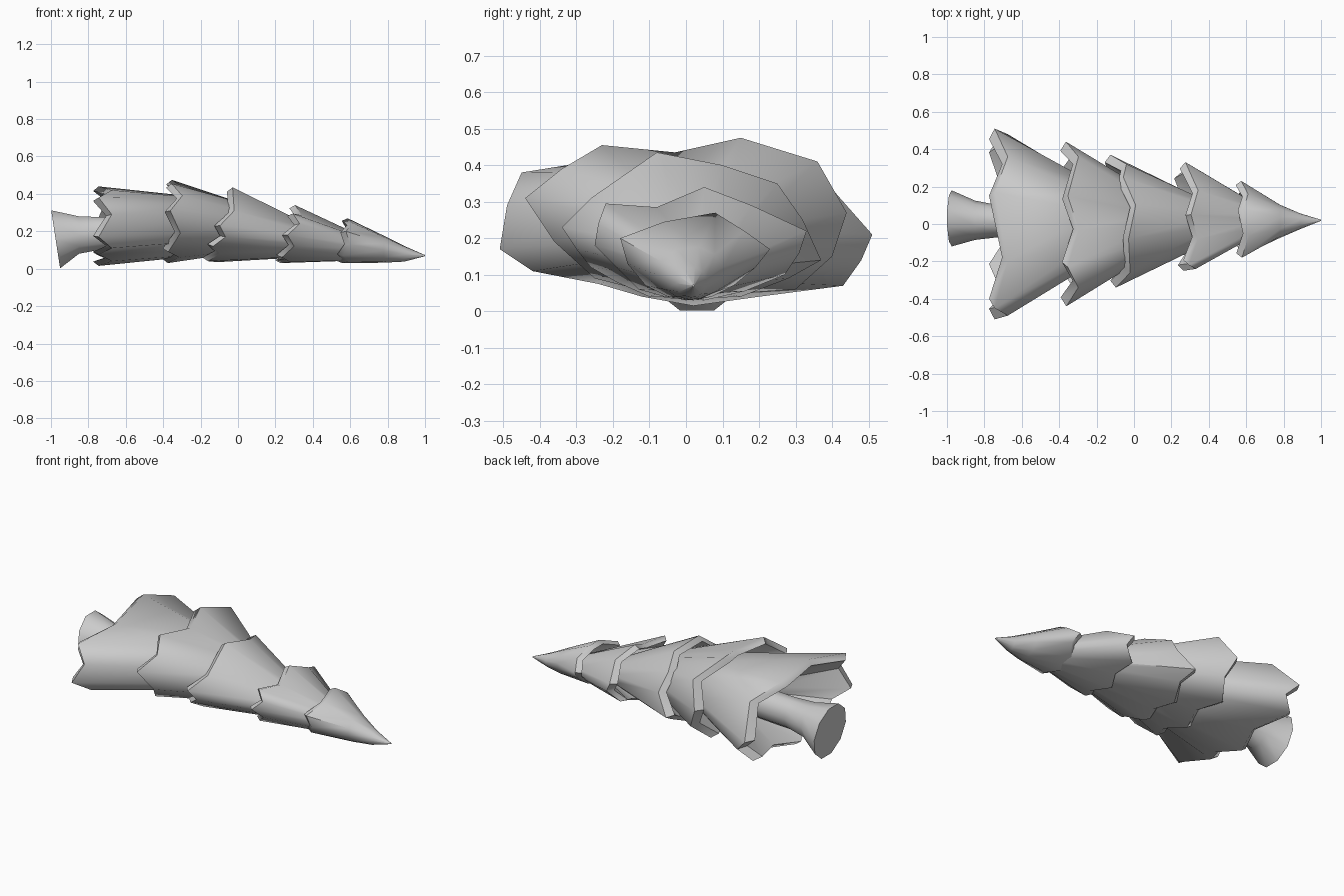
import bpy
import bmesh
from math import cos, sin, tau, radians, hypot

cube = bpy.data.objects.get("Cube")
if cube:
    bpy.data.objects.remove(cube, do_unlink=True)

grey = bpy.data.materials.new("plain_grey")
grey.use_nodes = True
shade = (0.6, 0.6, 0.6, 1)
grey.diffuse_color = shade
grey.node_tree.nodes["Principled BSDF"].inputs["Base Color"].default_value = shade


def loft(name, loops):
    """Skin a row of matching loops and close both ends."""
    bm = bmesh.new()
    rings = [[bm.verts.new(point) for point in loop] for loop in loops]
    for lower, upper in zip(rings, rings[1:]):
        count = len(lower)
        for i in range(count):
            j = (i + 1) % count
            bm.faces.new((lower[i], lower[j], upper[j], upper[i]))
    bm.faces.new(rings[0])
    bm.faces.new(rings[-1])
    bmesh.ops.recalc_face_normals(bm, faces=bm.faces)
    mesh = bpy.data.meshes.new(name)
    bm.to_mesh(mesh)
    bm.free()
    mesh.materials.append(grey)
    obj = bpy.data.objects.new(name, mesh)
    bpy.context.collection.objects.link(obj)
    bpy.ops.object.select_all(action="DESELECT")
    obj.select_set(True)
    bpy.context.view_layer.objects.active = obj
    bpy.ops.object.shade_smooth_by_angle(angle=radians(50))


def tier(name, rim, back, tilt, zigzag, centre, necks):
    """Hollow skirt: rim points alternate between a leaf tip and a notch.

    Each neck is an ellipse: x, centre y, centre z, half width, half height.
    """
    cy, cz = centre
    offsets = [(y - cy, z - cz) for y, z in rim]
    wide = max(abs(dy) for dy, dz in offsets)
    high = max(abs(dz) for dy, dz in offsets)

    def rim_loop(shift, scale):
        loop = []
        for i, (dy, dz) in enumerate(offsets):
            x = back + tilt * dz + (zigzag if i % 2 else 0) + shift
            loop.append((x, cy + dy * scale, cz + dz * scale))
        return loop

    def neck_loop(x, ny, nz, ry, rz):
        loop = []
        for dy, dz in offsets:
            u, v = dy / wide, dz / high
            reach = hypot(u, v)
            loop.append((x, ny + ry * u / reach, nz + rz * v / reach))
        return loop

    cavity_x = (back + necks[0][0]) / 2
    cavity = neck_loop(cavity_x, cy, cz, wide * 0.4, high * 0.4)
    lip = rim_loop(-0.02, 0.89)
    outer = rim_loop(0.01, 1)
    loft(name, [cavity, lip, outer] + [neck_loop(*neck) for neck in necks])


# Trunk with a slanted flared foot
def trunk_loop(x, y, z, wide, high, slant=0):
    loop = []
    for i in range(10):
        a = tau * i / 10
        loop.append((x - slant * sin(a), y + wide * cos(a), z + high * sin(a)))
    return loop


loft("trunk", [
    trunk_loop(-0.975, 0.03, 0.157, 0.15, 0.163, slant=0.025),
    trunk_loop(-0.85, 0.02, 0.18, 0.105, 0.105),
    trunk_loop(-0.72, 0.015, 0.19, 0.085, 0.09),
    trunk_loop(-0.4, 0.01, 0.2, 0.08, 0.09),
])

# Branch tiers from the trunk to the treetop
tier("bottom_tier",
     [(.17, .44), (.36, .38), (.51, .21), (.48, .14), (.43, .07), (.2, .04),
      (.02, .015), (-.12, .04), (-.24, .075), (-.42, .11), (-.51, .17),
      (-.49, .29), (-.45, .38), (-.2, .42)],
     back=-0.755, tilt=0, zigzag=0.07, centre=(0, .22),
     necks=[(-0.2, 0, .23, .21, .16), (-0.1, 0, .22, .05, .05)])

tier("lower_tier",
     [(.15, .475), (.36, .41), (.44, .27), (.4, .15), (.3, .06), (.15, .05),
      (0, .03), (-.13, .06), (-.25, .09), (-.36, .19), (-.44, .31), (-.34, .39),
      (-.23, .455), (-.03, .435)],
     back=-0.375, tilt=0.05, zigzag=0.06, centre=(0, .25),
     necks=[(0.1, 0, .215, .16, .115), (0.2, 0, .18, .04, .03)])

tier("middle_tier",
     [(-.08, .435), (.1, .4), (.25, .35), (.32, .25), (.37, .14), (.28, .09),
      (.15, .04), (.03, .035), (-.1, .04), (-.19, .08), (-.26, .12), (-.3, .17),
      (-.34, .23), (-.26, .31)],
     back=-0.11, tilt=0.33, zigzag=0.05, centre=(0, .22),
     necks=[(0.42, .01, .14, .1, .075), (0.5, .01, .12, .03, .02)])

tier("upper_tier",
     [(.05, .34), (.18, .29), (.33, .22), (.31, .16), (.27, .1), (.16, .055),
      (.05, .03), (-.04, .035), (-.13, .06), (-.19, .12), (-.25, .18),
      (-.24, .24), (-.22, .295), (-.08, .285)],
     back=0.255, tilt=0.25, zigzag=0.05, centre=(.03, .18),
     necks=[(0.68, .02, .105, .07, .06), (0.75, .02, .09, .02, .02)])

tier("treetop",
     [(.08, .27), (.16, .22), (.23, .17), (.19, .12), (.13, .07), (.07, .04),
      (.02, .03), (-.05, .04), (-.11, .07), (-.16, .13), (-.18, .2),
      (-.06, .245)],
     back=0.56, tilt=0.12, zigzag=0.03, centre=(.03, .14),
     necks=[(0.78, .015, .105, .09, .073), (0.89, .015, .08, .042, .042),
            (1.0, .02, .07, .003, .003)])
